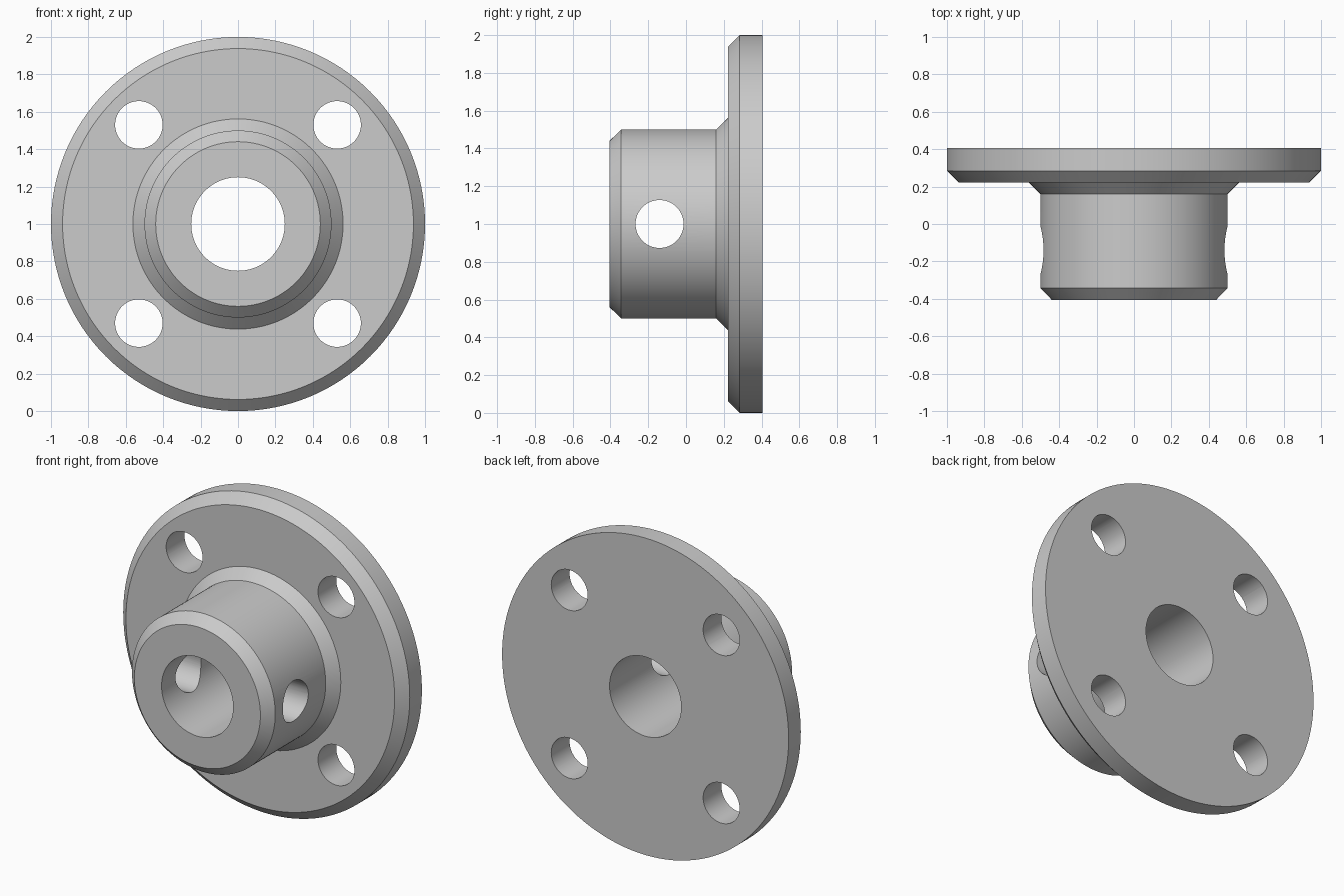
import bpy
import bmesh
import math
from mathutils import Matrix, Vector

SEGMENTS = 128
CENTRE = Vector((0, 0, 1))

if "Cube" in bpy.data.objects:
    bpy.data.objects.remove(bpy.data.objects["Cube"], do_unlink=True)

# Plain grey metal
metal = bpy.data.materials.new("grey_metal")
metal.use_nodes = True
grey = (0.6, 0.6, 0.6, 1)
metal.diffuse_color = grey
metal.node_tree.nodes["Principled BSDF"].inputs["Base Color"].default_value = grey


def finish(bm, name):
    """Turn a bmesh into a linked object."""
    bmesh.ops.recalc_face_normals(bm, faces=bm.faces[:])
    mesh = bpy.data.meshes.new(name)
    bm.to_mesh(mesh)
    bm.free()
    mesh.materials.append(metal)
    obj = bpy.data.objects.new(name, mesh)
    bpy.context.collection.objects.link(obj)
    return obj


def lathe(name, profile):
    """Spin a closed (radius, y) profile about the y axis."""
    bm = bmesh.new()
    verts = [bm.verts.new((r, y, CENTRE.z)) for r, y in profile]
    edges = [bm.edges.new((v, verts[i - 1])) for i, v in enumerate(verts)]
    bmesh.ops.spin(bm, geom=verts + edges, cent=CENTRE, axis=(0, 1, 0),
                   angle=math.tau, steps=SEGMENTS)
    bmesh.ops.remove_doubles(bm, verts=bm.verts[:], dist=0.0001)
    return finish(bm, name)


def drill(target, name, position, axis, radius, depth):
    """Cut a round hole through the target and discard the cutter."""
    bm = bmesh.new()
    matrix = Matrix.Translation(position) @ Matrix.Rotation(math.pi / 2, 4, axis)
    bmesh.ops.create_cone(bm, cap_ends=True, segments=64, radius1=radius,
                          radius2=radius, depth=depth, matrix=matrix)
    cutter = finish(bm, name)
    cutter.hide_render = True
    cut = target.modifiers.new(name, "BOOLEAN")
    cut.operation = "DIFFERENCE"
    cut.solver = "EXACT"
    cut.object = cutter
    bpy.ops.object.modifier_apply(modifier=cut.name)
    bpy.data.objects.remove(cutter, do_unlink=True)


# Flange and hub as one turned part with a central bore
flange_hub = lathe("flanged_hub", [
    (0.25, -0.405), (0.44, -0.405), (0.5, -0.343), (0.5, 0.16),
    (0.562, 0.222), (0.938, 0.222), (1.0, 0.284), (1.0, 0.405), (0.25, 0.405),
])
bpy.ops.object.select_all(action="DESELECT")
bpy.context.view_layer.objects.active = flange_hub
flange_hub.select_set(True)

# Four bolt holes through the flange
for sx in (-1, 1):
    for sz in (-1, 1):
        drill(flange_hub, "bolt_hole", CENTRE + Vector((sx, 0.57, sz)) * 0.53,
              "X", 0.127, 0.5)

# Cross pin hole through both walls of the hub
drill(flange_hub, "pin_hole", CENTRE + Vector((0, -0.14, 0)), "Y", 0.127, 1.4)

bpy.ops.object.shade_smooth_by_angle(angle=math.radians(30))
